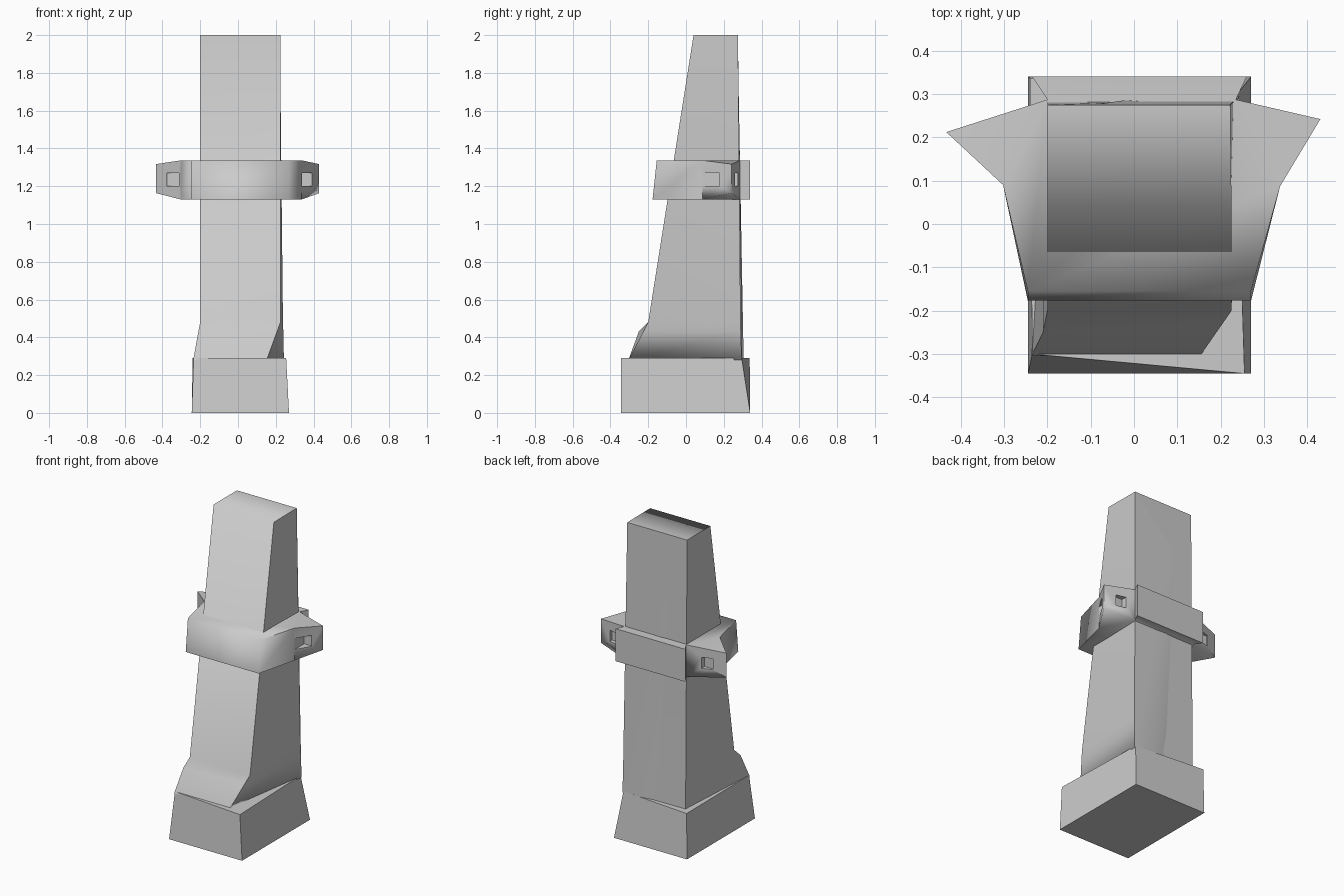
import bpy
import bmesh
import math

old = bpy.data.objects.get("Cube")
if old:
    bpy.data.objects.remove(old, do_unlink=True)

stone = bpy.data.materials.new("plain grey")
stone.use_nodes = True
GREY = (0.6, 0.6, 0.6, 1)
stone.diffuse_color = GREY
stone.node_tree.nodes["Principled BSDF"].inputs["Base Color"].default_value = GREY


def make(name, verts, faces):
    bm = bmesh.new()
    vs = [bm.verts.new(v) for v in verts]
    for f in faces:
        bm.faces.new([vs[i] for i in f])
    bmesh.ops.recalc_face_normals(bm, faces=bm.faces)
    mesh = bpy.data.meshes.new(name)
    bm.to_mesh(mesh)
    bm.free()
    mesh.materials.append(stone)
    obj = bpy.data.objects.new(name, mesh)
    bpy.context.collection.objects.link(obj)
    return obj


def loft(name, sections):
    """Join four-cornered (height, corners) sections into a closed solid."""
    verts = [(x, y, z) for z, ring in sections for x, y in ring]
    faces = [(3, 2, 1, 0), tuple(range(len(verts) - 4, len(verts)))]
    for s in range(0, len(verts) - 4, 4):
        for i in range(4):
            j = (i + 1) % 4
            faces.append((s + i, s + j, s + j + 4, s + i + 4))
    return make(name, verts, faces)


def smooth(obj):
    bpy.ops.object.select_all(action='DESELECT')
    obj.select_set(True)
    bpy.context.view_layer.objects.active = obj
    bpy.ops.object.shade_smooth_by_angle(angle=math.radians(85))


# Plinth with two corners leaning inward
plinth = loft("plinth", [
    (0, [(-.245, -.345), (.27, -.345), (.27, .34), (-.245, .34)]),
    (.29, [(-.235, -.30), (.255, -.345), (.235, .295), (-.24, .337)]),
])

# Tapering column with a flared foot
column = loft("column", [
    (.28, [(-.237, -.305), (.152, -.305), (.243, .295), (-.2, .29)]),
    (.43, [(-.21, -.25), (.207, -.226), (.24, .29), (-.2, .289)]),
    (.48, [(-.2, -.2), (.225, -.2), (.238, .289), (-.2, .288)]),
    (2, [(-.2, .04), (.225, .04), (.222, .275), (-.2, .275)]),
])

# Shallow fold running down the back of the column
fold = make("rear_fold", [
    (-.085, .276, 1.85), (0, .289, .29), (.11, .305, .29),
    (.24, .295, .29), (.222, .275, 2),
], [(0, 1, 2), (0, 2, 3, 4)])

# Collar: outline with a pointed wing on each side (indices 2 and 6 are tips)
outline = [(-.245, -.155), (.27, -.155), (.337, .087), (.43, .242),
           (.235, .287), (.26, .34), (-.235, .34), (-.2, .287),
           (-.433, .212), (-.302, .09)]
TIPS = (3, 8)
n = len(outline)
verts = []
for level, tip_level in ((1.13, 1.163), (1.337, 1.317)):
    for i, (x, y) in enumerate(outline):
        front_drop = -.022 if i < 2 and level < 1.2 else 0
        verts.append((x, y + front_drop, tip_level if i in TIPS else level))
faces = [(i, (i + 1) % n, (i + 1) % n + n, i + n) for i in range(n)]
for o in (0, n):
    faces.append([i + o for i in range(n) if i not in TIPS])
    faces += [(t - 1 + o, t + o, t + 1 + o) for t in TIPS]
collar = make("collar", verts, faces)

# Square sockets in the front and back of each wing
for x0, x1, y0, y1 in ((.338, .392, 0, .185), (-.377, -.312, 0, .17),
                       (.29, .355, .238, .4), (-.355, -.29, .228, .4)):
    cutter = loft("socket_cutter", [
        (z, [(x0, y0), (x1, y0), (x1, y1), (x0, y1)]) for z in (1.2, 1.27)])
    cutter.hide_render = True
    cutter.hide_set(True)
    cut = collar.modifiers.new("socket", 'BOOLEAN')
    cut.operation = 'DIFFERENCE'
    cut.solver = 'EXACT'
    cut.object = cutter

for part in (plinth, column, fold, collar):
    smooth(part)
